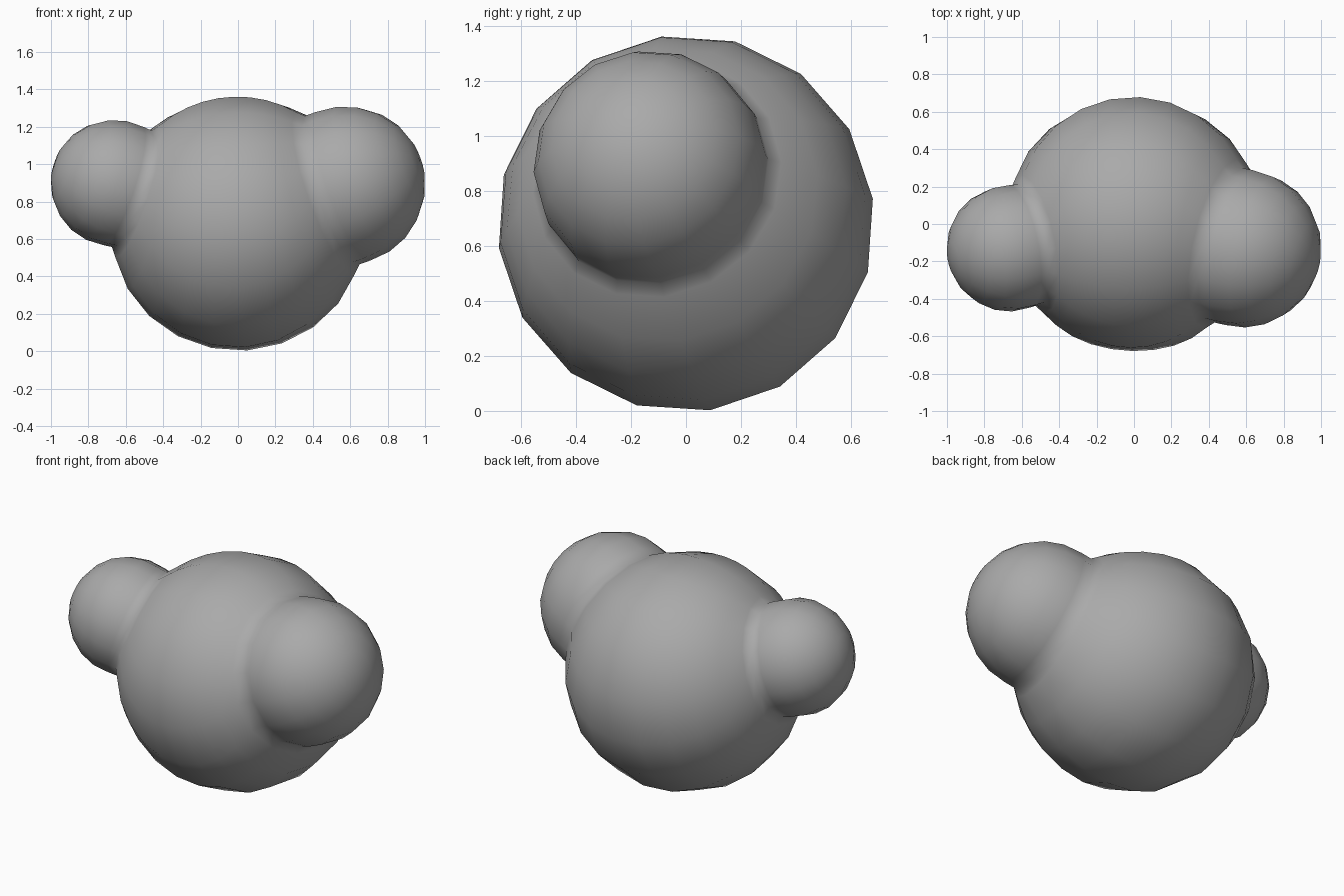
import bpy, bmesh, math
from mathutils import Vector

if "Cube" in bpy.data.objects:
    bpy.data.objects.remove(bpy.data.objects["Cube"])

SIDES = 16
PHASE = math.radians(7.5)
BODY, R = Vector((0, 0, 0.682)), 0.685
RIGHT, RR = Vector((0.578, -0.13, 0.888)), 0.424
LEFT, RL = Vector((-0.663, -0.13, 0.90)), 0.339

bm = bmesh.new()
rings = []


def circle(c, r, axis, ang):
    """Points on a sphere at a polar angle from an axis."""
    u = (Vector((0, 0, 1)) - axis * axis.z).normalized()
    v = axis.cross(u)
    pts = []
    for i in range(SIDES):
        t = PHASE + 2 * math.pi * i / SIDES
        pts.append(c + r * (math.cos(ang) * axis
                            + math.sin(ang) * (math.cos(t) * u + math.sin(t) * v)))
    return pts


def add_ring(pts):
    rings.append([bm.verts.new(p) for p in pts])


def crease(c, r):
    """Polar angles of the meeting circle, on the body and on the small ball."""
    d = (c - BODY).length
    th = math.acos((R * R + d * d - r * r) / (2 * R * d))
    return th, math.acos((R * math.cos(th) - d) / r)


def seam(axis, ang, c, r):
    """Meeting circle, pushed out a little to soften the crease."""
    add_ring([p + 0.008 * ((p - BODY) / R + (p - c) / r).normalized()
              for p in circle(BODY, R, axis, ang)])


axR = (RIGHT - BODY).normalized()
axL = (BODY - LEFT).normalized()
thR, phR = crease(RIGHT, RR)
thL, phL = crease(LEFT, RL)
gap = math.radians(9)

# right ball, from its pole to the seam
n = 6
for i in range(1, n + 1):
    add_ring(circle(RIGHT, RR, axR, (phR - gap) * i / n))
seam(axR, thR, RIGHT, RR)

# main body, rings swinging from one ball's axis to the other's
n = 9
a0, a1 = thR + math.radians(5), math.pi - thL - math.radians(5)
for i in range(n + 1):
    t = i / n
    add_ring(circle(BODY, R, axR.slerp(axL, t), a0 + (a1 - a0) * t))

# left ball, from the seam to its pole
seam(axL, math.pi - thL, LEFT, RL)
n = 6
for i in range(n, 0, -1):
    add_ring(circle(LEFT, RL, axL, math.pi - (phL - gap) * i / n))

# skin the rings and close both poles
for a, b in zip(rings, rings[1:]):
    for i in range(SIDES):
        j = (i + 1) % SIDES
        bm.faces.new((a[i], a[j], b[j], b[i]))
for ring, p in ((rings[0], RIGHT + RR * axR), (rings[-1], LEFT - RL * axL)):
    tip = bm.verts.new(p)
    for i in range(SIDES):
        bm.faces.new((ring[i], ring[(i + 1) % SIDES], tip))
bmesh.ops.recalc_face_normals(bm, faces=bm.faces[:])
for f in bm.faces:
    f.smooth = True

mesh = bpy.data.meshes.new("blended_balls")
bm.to_mesh(mesh)
bm.free()
obj = bpy.data.objects.new("blended_balls", mesh)
bpy.context.collection.objects.link(obj)

# dark grey surface
mat = bpy.data.materials.new("dark_grey")
mat.diffuse_color = (0.4, 0.4, 0.4, 1)
mat.use_nodes = True
mat.node_tree.nodes["Principled BSDF"].inputs["Base Color"].default_value = mat.diffuse_color
mesh.materials.append(mat)
